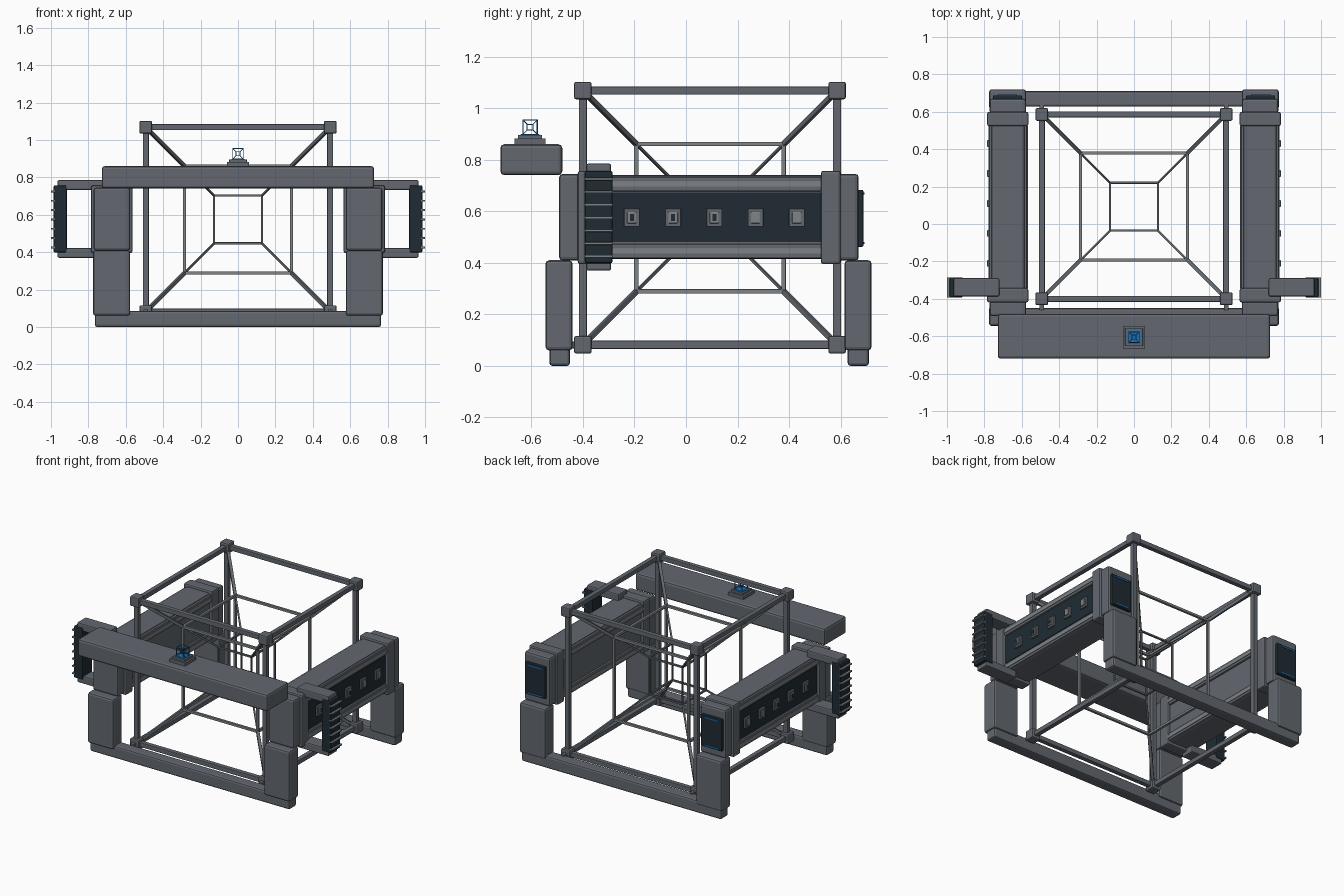
import bpy
from mathutils import Vector
from itertools import product

if "Cube" in bpy.data.objects:
    bpy.data.objects.remove(bpy.data.objects["Cube"], do_unlink=True)


def material(name, color):
    m = bpy.data.materials.new(name)
    m.use_nodes = True
    m.diffuse_color = (*color, 1)
    m.node_tree.nodes["Principled BSDF"].inputs["Base Color"].default_value = (*color, 1)
    return m


GREY = material("steel grey", (0.125, 0.14, 0.16))
LIGHT = material("light grey", (0.21, 0.23, 0.24))
DARK = material("dark navy", (0.014, 0.024, 0.034))
BLUE = material("bright blue", (0.012, 0.17, 0.48))


def box(name, x, y, z, mat, bevel=0.0):
    """Box spanning the given (low, high) ranges."""
    lo, hi = zip(*(sorted(r) for r in (x, y, z)))
    bpy.ops.mesh.primitive_cube_add(size=1, location=[(a + b) / 2 for a, b in zip(lo, hi)])
    ob = bpy.context.object
    ob.name = name
    for v in ob.data.vertices:
        v.co = [c * (b - a) for c, a, b in zip(v.co, lo, hi)]
    ob.data.materials.append(mat)
    if bevel:
        mod = ob.modifiers.new("Rounded edges", "BEVEL")
        mod.width = bevel
        mod.segments = 2
    return ob


def bar(name, a, b, thick, mat):
    """Square bar from point a to point b."""
    a, b = Vector(a), Vector(b)
    t, half = thick / 2, (b - a).length / 2
    ob = box(name, (-t, t), (-t, t), (-half, half), mat, thick * 0.12)
    ob.location = (a + b) / 2
    ob.rotation_mode = "QUATERNION"
    ob.rotation_quaternion = (b - a).to_track_quat("Z", "Y")


SIGNS = list(product((-1, 1), repeat=3))


def corner(center, half, s):
    return Vector(center) + Vector(s) * half


def frame(name, center, half, thick, mat):
    """Twelve bars along the edges of a cube."""
    for s in SIGNS:
        for axis in range(3):
            if s[axis] < 0:
                e = list(s)
                e[axis] = 1
                bar(name, corner(center, half, s), corner(center, half, e), thick, mat)


def links(name, center, outer, inner, thick, mat):
    """Diagonal bars joining the corners of two nested cubes."""
    for s in SIGNS:
        bar(name, corner(center, outer, s), corner(center, inner, s), thick, mat)


# Nested cube frames with corner blocks
C = (0, 0.093, 0.575)
frame("outer_frame", C, 0.493, 0.032, GREY)
frame("middle_frame", C, 0.286, 0.017, LIGHT)
frame("inner_frame", C, 0.128, 0.012, GREY)
links("outer_diagonal", C, 0.493, 0.286, 0.02, GREY)
links("inner_diagonal", C, 0.286, 0.128, 0.011, GREY)
for s in SIGNS:
    p = corner(C, 0.493, s)
    box("corner_block", *((c - 0.034, c + 0.034) for c in p), GREY, 0.008)

# Base rails
box("front_rail", (-0.765, 0.765), (-0.53, -0.45), (0, 0.085), GREY, 0.012)
box("back_rail", (-0.765, 0.765), (0.627, 0.71), (0, 0.085), GREY, 0.012)

# Front cross beam with its small pedestal
box("front_beam", (-0.728, 0.728), (-0.72, -0.48), (0.74, 0.86), GREY, 0.015)
py = -0.605
for name, h, z0, z1, mat in (("pedestal_base", 0.06, 0.855, 0.882, GREY),
                             ("pedestal_top", 0.047, 0.88, 0.896, GREY),
                             ("pedestal_light", 0.036, 0.894, 0.899, BLUE)):
    box(name, (-h, h), (py - h, py + h), (z0, z1), mat, 0.002)
tiny = (0, py, 0.926)
frame("small_outer_frame", tiny, 0.028, 0.004, BLUE)
frame("small_inner_frame", tiny, 0.011, 0.004, BLUE)
links("small_diagonal", tiny, 0.028, 0.011, 0.003, BLUE)

for side, sx in (("right", -1), ("left", 1)):
    def part(name, x, y, z, mat=GREY, bevel=0.01):
        return box(f"{side}_{name}", (sx * x[0], sx * x[1]), y, z, mat, bevel)

    # Ground struts from the cube frame to the rails
    part("strut", (0.48, 0.506), (-0.46, 0.65), (0.068, 0.094), GREY, 0.004)

    # Legs
    part("front_leg", (0.577, 0.775), (-0.545, -0.44), (0.06, 0.41), GREY, 0.014)
    part("back_leg", (0.577, 0.775), (0.615, 0.72), (0.06, 0.41), GREY, 0.014)

    # Side beam, end caps and collars
    part("side_beam", (0.585, 0.762), (-0.45, 0.62), (0.415, 0.74), GREY)
    part("front_cap", (0.577, 0.772), (-0.492, -0.41), (0.408, 0.745), GREY, 0.014)
    part("back_cap", (0.577, 0.772), (0.59, 0.67), (0.408, 0.745), GREY, 0.014)
    for y in (-0.42, 0.523):
        part("collar", (0.565, 0.785), (y, y + 0.077), (0.395, 0.757))

    # Outer panel, edge rails on both faces
    part("side_panel", (0.755, 0.766), (-0.345, 0.525), (0.48, 0.672), DARK, 0)
    for z in (0.445, 0.705):
        part("edge_rail", (0.572, 0.774), (-0.345, 0.525), (z - 0.028, z + 0.028), GREY, 0.006)
        part("rail_strip", (0.568, 0.778), (-0.345, 0.525), (z - 0.011, z + 0.011), LIGHT, 0.002)

    # Row of buttons, each a frame with an inset key
    for i in range(5):
        y = -0.21 + 0.16 * i
        part("button_frame", (0.76, 0.778), (y - 0.03, y + 0.03), (0.54, 0.61), GREY, 0.003)
        part("button_key", (0.77, 0.785), (y - 0.018, y + 0.018), (0.553, 0.598), LIGHT, 0.003)
        if i < 3:
            part("button_mark", (0.78, 0.787), (y - 0.008, y + 0.008), (0.562, 0.589), DARK, 0)

    # Rear screen with blue strips
    part("rear_screen", (0.6, 0.755), (0.66, 0.688), (0.462, 0.683), DARK, 0.005)
    for z in (0.476, 0.668):
        part("screen_strip", (0.625, 0.73), (0.685, 0.692), (z - 0.004, z + 0.004), BLUE, 0)

    # Outrigger: two brackets holding a ribbed dark plate
    for z in (0.37, 0.732):
        part("bracket", (0.72, 0.965), (-0.387, -0.29), (z, z + 0.053), GREY, 0.008)
    part("ribbed_plate", (0.915, 0.986), (-0.393, -0.285), (0.398, 0.757), DARK, 0.008)
    for i in range(7):
        z = 0.425 + 0.05 * i
        part("rib", (0.975, 1.0), (-0.393, -0.285), (z - 0.005, z + 0.005), LIGHT, 0.002)
